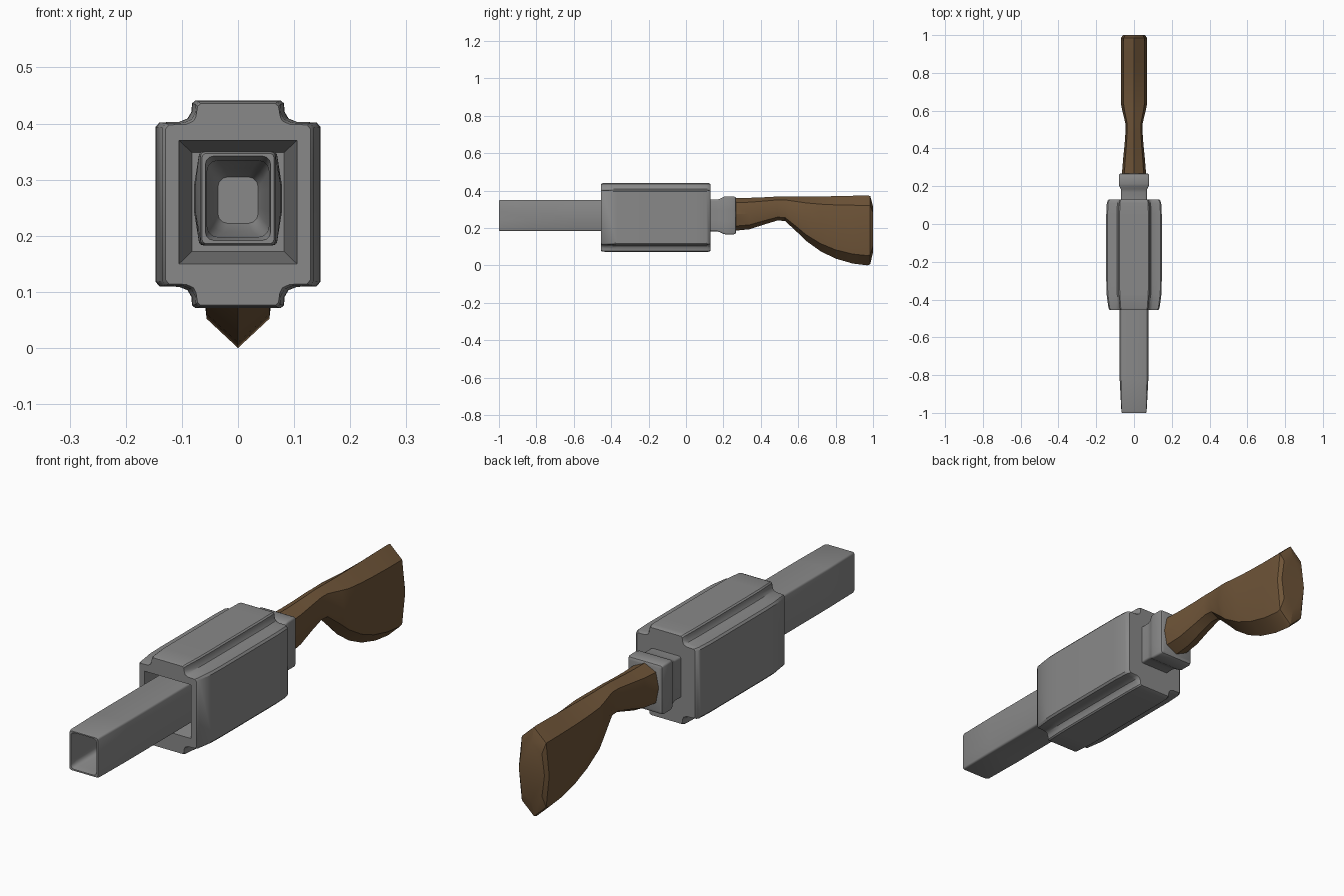
import bpy, bmesh, math

if "Cube" in bpy.data.objects:
    bpy.data.objects.remove(bpy.data.objects["Cube"])

def material(name, color):
    m = bpy.data.materials.new(name)
    m.diffuse_color = color
    m.use_nodes = True
    m.node_tree.nodes["Principled BSDF"].inputs["Base Color"].default_value = m.diffuse_color
    return m

metal = material("dark_metal", (.25, .25, .25, 1))
wood = material("wood", (.155, .088, .039, 1))

def loft(name, rings, mat, smooth=35):
    """Skin a list of equal-length point rings, cap both ends."""
    bm = bmesh.new()
    rows = [[bm.verts.new(p) for p in r] for r in rings]
    n = len(rows[0])
    for a, b in zip(rows, rows[1:]):
        for i in range(n):
            j = (i + 1) % n
            bm.faces.new((a[i], a[j], b[j], b[i]))
    bm.faces.new(rows[0])
    bm.faces.new(rows[-1][::-1])
    bmesh.ops.remove_doubles(bm, verts=bm.verts, dist=1e-5)
    bmesh.ops.recalc_face_normals(bm, faces=bm.faces)
    me = bpy.data.meshes.new(name)
    bm.to_mesh(me)
    bm.free()
    ob = bpy.data.objects.new(name, me)
    bpy.context.collection.objects.link(ob)
    me.materials.append(mat)
    bpy.ops.object.select_all(action='DESELECT')
    ob.select_set(True)
    bpy.context.view_layer.objects.active = ob
    bpy.ops.object.shade_smooth_by_angle(angle=math.radians(smooth))
    return ob

def mirror4(quad):
    """Full outline from its upper right quarter."""
    right = quad + [(x, -z) for x, z in reversed(quad)]
    return right + [(-x, z) for x, z in reversed(right)]

def rounded(y, w, z0, z1, r, bulge=0.0):
    """Rounded rectangle ring with optionally crowned sides."""
    h, c = (z1 - z0) / 2, (z0 + z1) / 2
    arc = [(w - r + r * math.sin(t), h - r + r * math.cos(t))
           for t in (0, math.pi / 6, math.pi / 3, math.pi / 2)]
    pts = mirror4(arc + [(w + bulge, h * 0.3)])
    return [(x, y, z + c) for x, z in pts]

# Body: stepped block with filleted corners and a tapered front recess
quad = [(.076, .185), (.082, .18), (.083, .165), (.09, .153), (.105, .147),
        (.14, .146), (.147, .138)]
outline = mirror4(quad)

def body_ring(y, sx, sz):
    return [(x * sx, y, .256 + z * sz) for x, z in outline]

def recess_ring(y, w, h):
    return [(max(-w, min(w, x)), y, .26 + max(-h, min(h, z))) for x, z in outline]

loft("body", [
    recess_ring(-.20, .082, .088), recess_ring(-.455, .105, .11),
    body_ring(-.455, .88, .97), body_ring(-.445, .92, .99),
    body_ring(-.37, .99, 1), body_ring(-.30, 1, 1), body_ring(.05, 1, 1),
    body_ring(.11, .98, 1), body_ring(.123, .95, .99), body_ring(.13, .9, .97)], metal)

# Barrel: square tube with crowned sides and a deep bore
loft("barrel", [
    rounded(-.58, .036, .222, .305, .018),
    rounded(-.62, .046, .207, .320, .020),
    rounded(-.97, .055, .198, .334, .018),
    rounded(-1.0, .058, .192, .342, .014),
    rounded(-1.0, .064, .186, .347, .008),
    rounded(-.99, .067, .183, .350, .008),
    rounded(-.82, .070, .183, .350, .008, .006),
    rounded(-.60, .070, .183, .350, .008, .008),
    rounded(-.10, .070, .183, .350, .008, .008)], metal)

# Rear collar: neck flaring into a band
loft("rear_collar", [rounded(y, w, z0, z1, .008) for y, w, z0, z1 in [
    (.11, .068, .182, .352), (.168, .068, .182, .352), (.185, .070, .176, .357),
    (.20, .078, .168, .366), (.212, .080, .165, .369), (.255, .080, .165, .369),
    (.264, .077, .169, .365), (.268, .070, .176, .358)]], metal)

# Stock: faceted wooden grip, pinched at the wrist
def stock_ring(y, w, top, bottom):
    h = top - bottom
    right = [(.8 * w, top - .14 * h), (w, bottom + .5 * h), (.8 * w, bottom + .14 * h)]
    pts = [(0, top)] + right + [(0, bottom)] + [(-x, z) for x, z in reversed(right)]
    return [(x, y, z) for x, z in pts]

loft("stock", [stock_ring(*s) for s in [
    (.24, .066, .360, .183), (.34, .058, .361, .193), (.42, .050, .364, .219),
    (.49, .045, .368, .240), (.53, .045, .368, .237), (.60, .062, .367, .172),
    (.64, .070, .367, .132), (.72, .070, .368, .075), (.80, .070, .370, .036),
    (.89, .070, .372, .010), (.97, .070, .373, .000), (.985, .069, .371, .006),
    (1.0, .058, .315, .070)]], wood, 22)
